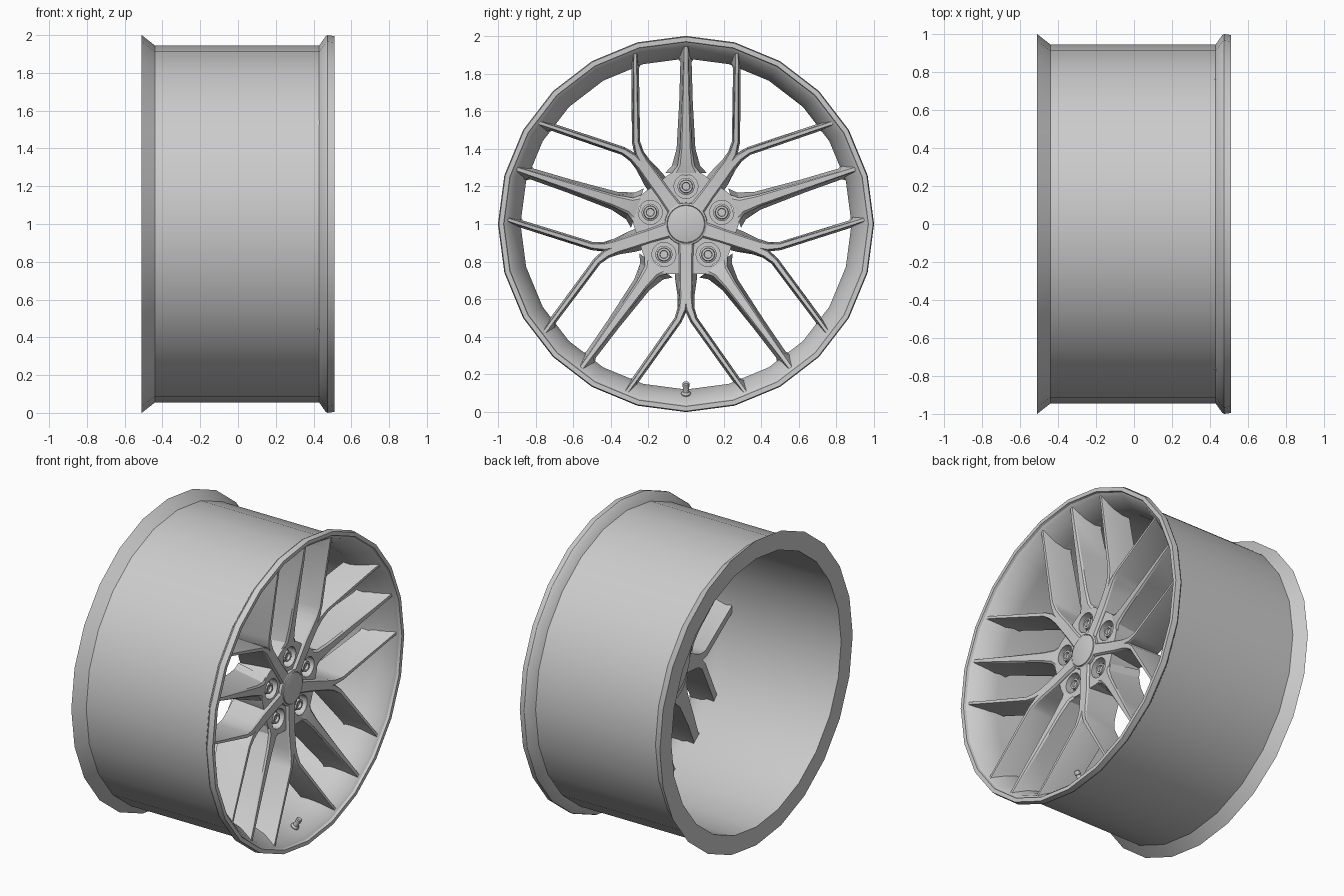
import bpy, bmesh, math
from mathutils import Matrix, Vector

if "Cube" in bpy.data.objects:
    bpy.data.objects.remove(bpy.data.objects["Cube"])

# Local frame of every part: z is the axle, pointing to the outer face
AXLE = Matrix(((0, 0, 1, 0), (1, 0, 0, 0), (0, 1, 0, 1), (0, 0, 0, 1)))
FIFTHS = [math.radians(90 + 72 * k) for k in range(5)]

metal = bpy.data.materials.new("silver_metal")
metal.use_nodes = True
colour = (0.6, 0.6, 0.6, 1)
metal.diffuse_color = colour
metal.node_tree.nodes["Principled BSDF"].inputs["Base Color"].default_value = colour


def finish(name, bm, angle=30):
    bmesh.ops.recalc_face_normals(bm, faces=bm.faces)
    mesh = bpy.data.meshes.new(name)
    bm.to_mesh(mesh)
    bm.free()
    mesh.materials.append(metal)
    ob = bpy.data.objects.new(name, mesh)
    bpy.context.collection.objects.link(ob)
    ob.matrix_world = AXLE
    bpy.ops.object.select_all(action='DESELECT')
    ob.select_set(True)
    bpy.context.view_layer.objects.active = ob
    bpy.ops.object.shade_smooth_by_angle(angle=math.radians(angle))
    return ob


def lathe(name, profile, sides, matrix=Matrix(), closed=False):
    """Turn (radius, height) points around local z."""
    bm = bmesh.new()
    rings = []
    for r, h in profile:
        rings.append([bm.verts.new(matrix @ Vector((r * math.cos(a), r * math.sin(a), h)))
                      for a in (math.tau * i / sides for i in range(sides))])
    pairs = list(zip(rings, rings[1:]))
    if closed:
        pairs.append((rings[-1], rings[0]))
    else:
        bm.faces.new(rings[0])
        bm.faces.new(rings[-1])
    for a, b in pairs:
        for i in range(sides):
            j = (i + 1) % sides
            bm.faces.new((a[i], a[j], b[j], b[i]))
    return finish(name, bm)


def blade(name, angle, sections, side=1):
    """Loft a tapered bar; section = radius, offset, front half, back half, front, back."""
    bm = bmesh.new()
    centres = [Vector((s[0], s[1] * side)) for s in sections]
    turn = Matrix.Rotation(angle, 4, 'Z')
    rings = []
    for i, (r, t, wf, wb, front, back) in enumerate(sections):
        d = centres[min(i + 1, len(centres) - 1)] - centres[max(i - 1, 0)]
        n = Vector((-d.y, d.x)).normalized()
        ring = []
        for w, h in ((-wb, back), (-wf, front - 0.01), (-wf * 0.7, front),
                     (wf * 0.7, front), (wf, front - 0.01), (wb, back)):
            p = centres[i] + n * w
            if h == back and p.length > 0.91:
                p *= 0.91 / p.length
            ring.append(bm.verts.new(turn @ Vector((p.x, p.y, h))))
        rings.append(ring)
    for a, b in zip(rings, rings[1:]):
        for i in range(6):
            j = (i + 1) % 6
            bm.faces.new((a[i], a[j], b[j], b[i]))
    bm.faces.new(rings[0])
    bm.faces.new(rings[-1])
    return finish(name, bm, 25)


# Barrel with flared flanges and a sloped inner lip
lathe("rim_barrel", [(1.0, -0.51), (0.945, -0.44), (0.945, 0.43), (0.995, 0.465),
                     (1.0, 0.475), (0.995, 0.51), (0.97, 0.51), (0.965, 0.495),
                     (0.945, 0.48), (0.9, 0.40), (0.88, 0.33), (0.88, -0.51)],
      24, closed=True)

# Hub: filled outline with five bolt holes
curve = bpy.data.curves.new("hub", 'CURVE')
curve.dimensions = '2D'
curve.fill_mode = 'BOTH'
curve.extrude = 0.11


def loop(points):
    spline = curve.splines.new('POLY')
    spline.points.add(len(points) - 1)
    for p, (x, y) in zip(spline.points, points):
        p.co = (x, y, 0, 1)
    spline.use_cyclic_u = True


steps = [math.tau * i / 60 for i in range(60)]
loop([((0.28 + 0.015 * math.cos(5 * (a - FIFTHS[0]))) * math.cos(a),
       (0.28 + 0.015 * math.cos(5 * (a - FIFTHS[0]))) * math.sin(a)) for a in steps])
for f in FIFTHS:
    loop([(0.2 * math.cos(f) + 0.064 * math.cos(a), 0.2 * math.sin(f) + 0.064 * math.sin(a))
          for a in steps[::3]])
temp = bpy.data.objects.new("hub_outline", curve)
bpy.context.collection.objects.link(temp)
bpy.context.view_layer.update()
bm = bmesh.new()
bm.from_mesh(temp.to_mesh())
temp.to_mesh_clear()
bpy.data.objects.remove(temp)
bmesh.ops.remove_doubles(bm, verts=bm.verts, dist=0.0001)
bmesh.ops.translate(bm, verts=bm.verts, vec=(0, 0, 0.265))
finish("hub", bm)
lathe("hub_back_plate", [(0.26, 0.15), (0.26, 0.31)], 40)
lathe("centre_cap", [(0.115, 0.36), (0.112, 0.392), (0.102, 0.396),
                     (0.1, 0.392), (0.098, 0.4), (0.09, 0.403)], 32)

# Wheel bolts
for k, f in enumerate(FIFTHS):
    spot = Matrix.Translation((0.2 * math.cos(f), 0.2 * math.sin(f), 0))
    lathe(f"bolt_{k + 1}", [(0.046, 0.30), (0.046, 0.335), (0.036, 0.34), (0.034, 0.365),
                            (0.022, 0.365), (0.02, 0.35)], 16, spot)

# Straight spokes, in line with the bolts
straight = [(0.272, 0, 0.075, 0.11, 0.375, 0.16), (0.31, 0, 0.045, 0.075, 0.385, 0.165),
            (0.40, 0, 0.032, 0.05, 0.4, 0.18), (0.65, 0, 0.022, 0.036, 0.44, 0.23),
            (0.86, 0, 0.015, 0.03, 0.475, 0.28), (0.945, 0, 0.013, 0.06, 0.487, 0.29)]
# One half of a forked spoke
forked = [(0.09, 0.012, 0.03, 0.04, 0.392, 0.16), (0.2, 0.012, 0.024, 0.05, 0.392, 0.16),
          (0.30, 0.012, 0.024, 0.045, 0.395, 0.165), (0.39, 0.012, 0.022, 0.032, 0.402, 0.18),
          (0.45, 0.019, 0.02, 0.026, 0.41, 0.19), (0.51, 0.042, 0.015, 0.022, 0.418, 0.2),
          (0.83, 0.269, 0.011, 0.02, 0.475, 0.28), (0.893, 0.315, 0.011, 0.045, 0.487, 0.29)]
for k, f in enumerate(FIFTHS):
    blade(f"straight_spoke_{k + 1}", f, straight)
    for side, label in ((1, "a"), (-1, "b")):
        blade(f"forked_spoke_{k + 1}{label}", f + math.pi / 5, forked, side)

# Tyre valve at the bottom, leaning outward
valve = Matrix.Translation((0, -0.925, 0.40)) @ Matrix.Rotation(math.radians(-60), 4, 'X')
lathe("valve", [(0.026, 0), (0.026, 0.03), (0.017, 0.04), (0.014, 0.065), (0.018, 0.068),
                (0.018, 0.09), (0.013, 0.095)], 12, valve)
